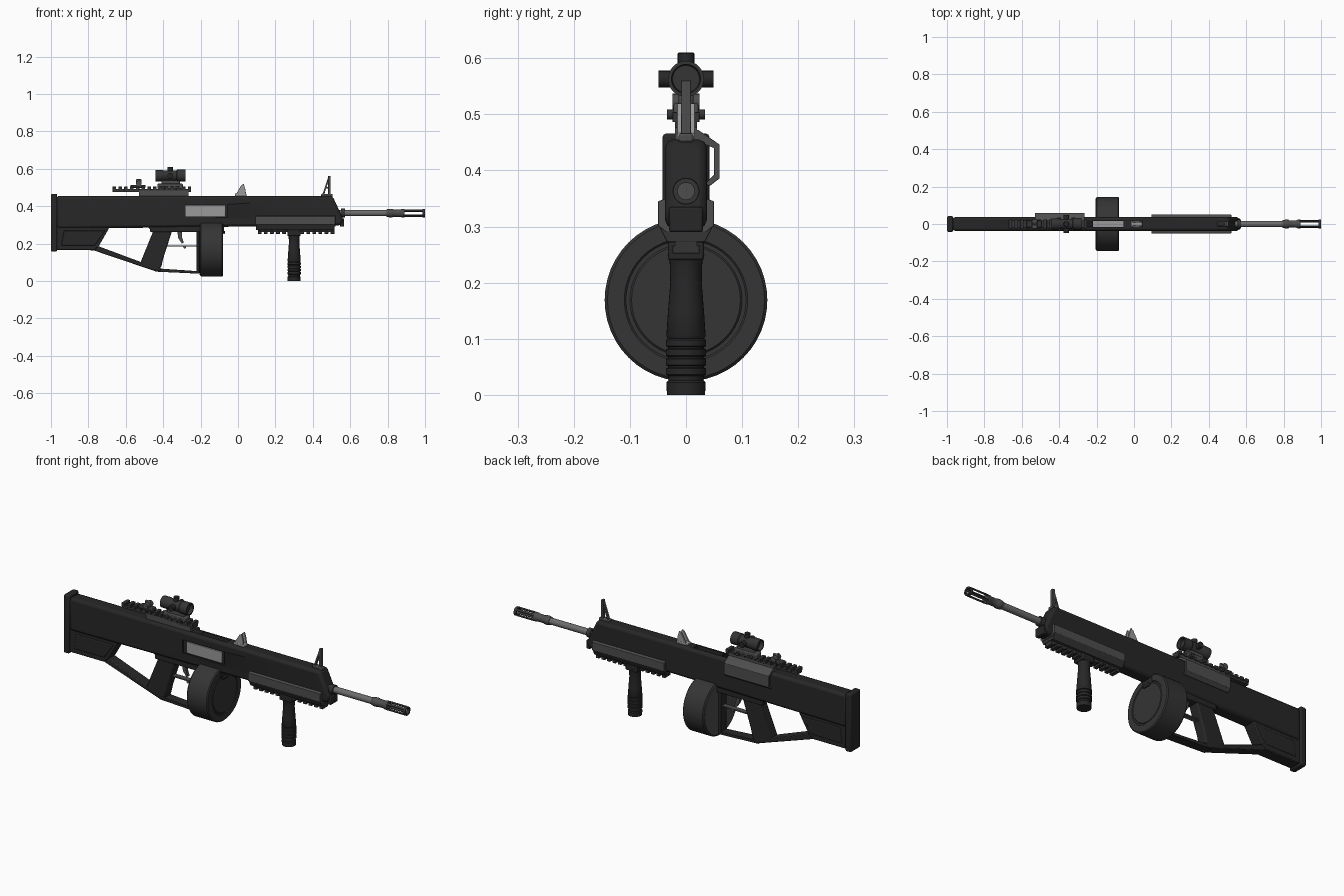
import bpy, bmesh, math
from mathutils import Matrix, Vector

if "Cube" in bpy.data.objects:
    bpy.data.objects.remove(bpy.data.objects["Cube"])


def material(name, value):
    mat = bpy.data.materials.new(name)
    mat.use_nodes = True
    colour = (value, value, value, 1)
    mat.diffuse_color = colour
    mat.node_tree.nodes["Principled BSDF"].inputs["Base Color"].default_value = colour
    return mat


BLACK = material("black polymer", 0.02)
DARK = material("dark steel", 0.035)
GREY = material("grey metal", 0.075)
STEEL = material("barrel steel", 0.15)
LIGHT = material("light steel", 0.32)

# Shared levels and edge softening
TOP, BELLY, BORE = 0.455, 0.297, 0.363
FINE, SOFT, ROUND = 0.001, 0.004, 0.014


def finish(name, bm, mat, bevel=0):
    bmesh.ops.remove_doubles(bm, verts=bm.verts, dist=0.00001)
    bmesh.ops.recalc_face_normals(bm, faces=bm.faces)
    mesh = bpy.data.meshes.new(name)
    bm.to_mesh(mesh)
    bm.free()
    mesh.materials.append(mat)
    mesh.shade_smooth()
    mesh.set_sharp_from_angle(angle=math.radians(35))
    part = bpy.data.objects.new(name, mesh)
    bpy.context.collection.objects.link(part)
    if bevel:
        mod = part.modifiers.new("Bevel", "BEVEL")
        mod.width, mod.segments = bevel, 2
        mod.limit_method = "ANGLE"
    return part


def extrude(name, mat, corners, step, bevel):
    bm = bmesh.new()
    face = bm.faces.new([bm.verts.new(c) for c in corners])
    grown = bmesh.ops.extrude_face_region(bm, geom=[face])["geom"]
    moved = [g for g in grown if isinstance(g, bmesh.types.BMVert)]
    bmesh.ops.translate(bm, vec=Vector(step), verts=moved)
    return finish(name, bm, mat, bevel)


def slab(name, mat, outline, half, shift=0, bevel=SOFT):
    """Side outline of (x, z) points, thickened across the model."""
    corners = [(x, shift - half, z) for x, z in outline]
    return extrude(name, mat, corners, (0, half * 2, 0), bevel)


def box(name, mat, x, z, half, shift=0, bevel=SOFT):
    outline = [(x[0], z[0]), (x[1], z[0]), (x[1], z[1]), (x[0], z[1])]
    return slab(name, mat, outline, half, shift, bevel)


def bar(name, mat, section, x, bevel=FINE):
    """Cross-section of (y, z) points, run along the model."""
    return extrude(name, mat, [(x[0], y, z) for y, z in section], (x[1] - x[0], 0, 0), bevel)


def mirrored(section):
    return section + [(-y, z) for y, z in reversed(section)]


def lathe(name, mat, profile, at=(0, 0, BORE), axis="X", sides=32, hollow=0):
    """Revolve (distance, radius) points; hollow gives an inner radius."""
    first, last = profile[0], profile[-1]
    profile = [(first[0], hollow)] + profile + [(last[0], hollow)]
    if hollow:
        profile.append((first[0], hollow))
    bm = bmesh.new()
    angles = [math.tau * i / sides for i in range(sides)]
    rings = [[bm.verts.new((r * math.cos(a), r * math.sin(a), t)) for a in angles]
             for t, r in profile]
    for lower, upper in zip(rings, rings[1:]):
        for i in range(sides):
            bm.faces.new((lower[i - 1], lower[i], upper[i], upper[i - 1]))
    turn = {"X": Matrix.Rotation(math.pi / 2, 4, "Y"),
            "Y": Matrix.Rotation(-math.pi / 2, 4, "X"), "Z": Matrix()}[axis]
    bm.transform(Matrix.Translation(at) @ turn)
    return finish(name, bm, mat)


def pin(name, mat, x, z, radius, half):
    """Plain round pin lying across the model."""
    return lathe(name, mat, [(-half, radius), (half, radius)], (x, 0, z), "Y", 16)


def toothed_rail(name, x, teeth, z, tooth_z):
    box(name, DARK, x, z, half=0.02, bevel=0)
    pitch = (x[1] - x[0]) / (teeth - 0.4)
    for i in range(teeth):
        start = x[0] + i * pitch
        box(name + "_tooth", DARK, (start, start + pitch * 0.6), tooth_z, half=0.024, bevel=FINE)


def cut(target, cutters):
    for cutter in cutters:
        mod = target.modifiers.new("Cut", "BOOLEAN")
        mod.operation, mod.object, mod.solver = "DIFFERENCE", cutter, "EXACT"
    graph = bpy.context.evaluated_depsgraph_get()
    mesh = bpy.data.meshes.new_from_object(target.evaluated_get(graph))
    target.modifiers.clear()
    target.data = mesh
    for cutter in cutters:
        bpy.data.objects.remove(cutter)


# Receiver with side port and top slot
receiver = slab("receiver", BLACK, [(-0.97, 0.28), (-0.45, 0.285), (0.55, BELLY), (0.565, 0.325),
                                    (0.505, TOP), (-0.97, TOP)], half=0.037, bevel=ROUND)
cut(receiver, [box("port_cutter", BLACK, (-0.3, -0.055), (0.34, 0.41), half=0.02, shift=-0.05, bevel=0),
               box("slot_cutter", BLACK, (-0.22, -0.055), (0.42, 0.5), half=0.016, bevel=0)])
box("ejection_port_cover", LIGHT, (-0.28, -0.07), (0.345, 0.405), half=0.004, shift=-0.032, bevel=FINE)
box("bolt_top", LIGHT, (-0.22, -0.055), (0.418, 0.422), half=0.016, bevel=0)
box("nose_lip", BLACK, (0.545, 0.568), (0.29, 0.335), half=0.03)

# Stock, butt pad and open lower frame
box("butt_pad", BLACK, (-1, -0.967), (0.157, 0.466), half=0.042, bevel=ROUND / 2)
slab("stock_lower", BLACK, [(-0.97, 0.165), (-0.77, 0.165), (-0.745, 0.185), (-0.685, 0.29),
                            (-0.97, 0.29)], half=0.033)
for side in (-1, 1):
    slab("stock_panel", BLACK, [(-0.945, 0.19), (-0.765, 0.19), (-0.71, 0.27), (-0.93, 0.27)],
         half=0.004, shift=side * 0.033)
slab("lower_strut", BLACK, [(-0.8, 0.165), (-0.77, 0.163), (-0.436, 0.05), (-0.41, 0.06),
                            (-0.42, 0.08), (-0.516, 0.1), (-0.75, 0.187), (-0.8, 0.2)], half=0.028)
slab("pistol_grip", BLACK, [(-0.49, 0.295), (-0.455, 0.262), (-0.525, 0.09), (-0.44, 0.052),
                            (-0.41, 0.075), (-0.4, 0.12), (-0.355, 0.26), (-0.345, 0.3)],
     half=0.029, bevel=ROUND / 2)
slab("hand_guard_bottom", BLACK, [(-0.445, 0.05), (-0.21, 0.039), (-0.21, 0.052), (-0.43, 0.067)],
     half=0.025, bevel=FINE)
box("hand_guard_post", BLACK, (-0.222, -0.207), (0.04, 0.3), half=0.025)
box("lower_receiver", BLACK, (-0.47, -0.2), (0.262, 0.3), half=0.031)

# Trigger and its guard
slab("trigger", GREY, [(-0.325, 0.27), (-0.3, 0.27), (-0.3, 0.235), (-0.29, 0.205), (-0.3, 0.2),
                       (-0.32, 0.23)], half=0.008, bevel=FINE)
box("trigger_guard", GREY, (-0.385, -0.22), (0.183, 0.19), half=0.014, bevel=FINE)
pin("safety_button", GREY, x=-0.285, z=0.182, radius=0.008, half=0.016)

# Drum magazine with a grooved front and a grey rear plate
DRUM = (-0.14, 0, 0.169)
lathe("drum_magazine", DARK, [(-0.063, 0.138), (-0.058, 0.145), (0.055, 0.145), (0.06, 0.14),
                              (0.06, 0.11), (0.057, 0.107), (0.057, 0.1), (0.06, 0.097)],
      at=DRUM, sides=48)
lathe("drum_rear_plate", GREY, [(-0.066, 0.137), (-0.06, 0.137)], at=DRUM, sides=48)
box("magazine_well", BLACK, (-0.21, -0.075), (0.26, 0.312), half=0.032)
box("magazine_catch", BLACK, (-0.08, -0.07), (0.252, 0.268), half=0.022)

# Fore-end: grey side rails around a dark toothed rail
bar("fore_end_sides", GREY, mirrored([(0.035, 0.29), (0.05, 0.302), (0.05, 0.345), (0.036, 0.35)]),
    x=(0.094, 0.52))
bar("fore_end_bottom", DARK, mirrored([(0.034, 0.273), (0.049, 0.303)]), x=(0.097, 0.517))
toothed_rail("lower_rail", (0.107, 0.515), teeth=13, z=(0.262, 0.28), tooth_z=(0.252, 0.266))

# Vertical foregrip with finger rings and end cap
grip = [(0, 0.034), (0.022, 0.035), (0.026, 0.031)]
for ring in range(4):
    base = 0.036 + ring * 0.017
    grip += [(base - 0.002, 0.032), (base, 0.036), (base + 0.011, 0.036), (base + 0.013, 0.032)]
grip += [(0.105, 0.035), (0.15, 0.032), (0.2, 0.028), (0.235, 0.029), (0.25, 0.033)]
lathe("foregrip", BLACK, grip, at=(0.3, 0, 0), axis="Z")
box("foregrip_clamp", BLACK, (0.265, 0.335), (0.24, 0.272), half=0.032)

# Barrel and slotted muzzle device
lathe("barrel", STEEL, [(0.5, 0.017), (0.8, 0.017)])
lathe("barrel_collar", DARK, [(0.55, 0.024), (0.572, 0.024)])
lathe("muzzle_sleeve", GREY, [(0.795, 0.02), (0.81, 0.023), (0.825, 0.023), (0.83, 0.02),
                              (0.87, 0.02), (0.875, 0.023), (0.89, 0.023)])
lathe("muzzle_ring", DARK, [(0.986, 0.023), (1, 0.023)], hollow=0.015)
for quarter in range(4):
    prong = box("muzzle_prong", DARK, (0.885, 0.99), (0.015, 0.023), half=0.006, bevel=FINE)
    spin = Matrix.Rotation(math.pi / 4 + quarter * math.pi / 2, 4, "X")
    prong.data.transform(Matrix.Translation((0, 0, BORE)) @ spin)

# Bent cover plate on the left side
bar("side_cover", GREY, [(0.01, TOP), (0.012, 0.474), (0.022, 0.472), (0.06, 0.446), (0.06, 0.386),
                         (0.042, 0.372), (0.034, 0.376), (0.05, 0.392), (0.05, 0.44)],
    x=(-0.53, -0.265))

# Top rail
box("rail_base", GREY, (-0.53, -0.265), (0.45, 0.485), half=0.02, bevel=FINE)
toothed_rail("top_rail", (-0.67, -0.25), teeth=14, z=(0.476, 0.492), tooth_z=(0.486, 0.504))

# Optical sight with mount, turrets and screws
SIGHT_X, SIGHT_Z = -0.362, 0.563
box("scope_mount", GREY, (-0.43, -0.295), (0.492, 0.52), half=0.022)
box("scope_neck", GREY, (-0.41, -0.31), (0.515, 0.545), half=0.013)
lathe("scope_tube", DARK, [(-0.42, 0.023), (-0.44, 0.025), (-0.44, 0.03), (-0.405, 0.031),
                           (-0.4, 0.028), (-0.33, 0.028), (-0.325, 0.032), (-0.282, 0.032),
                           (-0.282, 0.026), (-0.3, 0.024)], at=(0, 0, SIGHT_Z))
pin("side_turrets", BLACK, SIGHT_X, SIGHT_Z, radius=0.015, half=0.049)
lathe("top_turret", BLACK, [(0, 0.015), (0.045, 0.015), (0.047, 0.013)],
      at=(SIGHT_X, 0, SIGHT_Z), axis="Z", sides=16)
for x in (-0.4, -0.325):
    pin("mount_screw", DARK, x, z=0.5, radius=0.009, half=0.034)

# Small rear sight on the rail
box("rear_sight_base", DARK, (-0.575, -0.495), (0.498, 0.514), half=0.018)
pin("rear_sight_drum", GREY, x=-0.53, z=0.522, radius=0.015, half=0.024)
box("rear_sight_blade", GREY, (-0.545, -0.515), (0.52, 0.544), half=0.006)

# Middle sight: two ears on a base
box("middle_sight_base", LIGHT, (-0.017, 0.046), (0.45, 0.467), half=0.016)
for side in (-1, 1):
    slab("middle_sight_ear", LIGHT, [(-0.01, 0.465), (0.043, 0.465), (0.038, 0.495), (0.03, 0.52),
                                     (0.018, 0.512)], half=0.004, shift=side * 0.012, bevel=FINE)

# Front sight: upright post braced by a slanted leg
box("front_sight_base", GREY, (0.445, 0.505), (0.45, 0.466), half=0.013)
box("front_sight_post", GREY, (0.482, 0.495), (0.46, 0.56), half=0.009, bevel=FINE)
slab("front_sight_brace", GREY, [(0.45, 0.46), (0.46, 0.46), (0.488, 0.545), (0.483, 0.556)],
     half=0.007, bevel=FINE)
box("front_sight_web", GREY, (0.467, 0.49), (0.495, 0.502), half=0.005, bevel=FINE)
